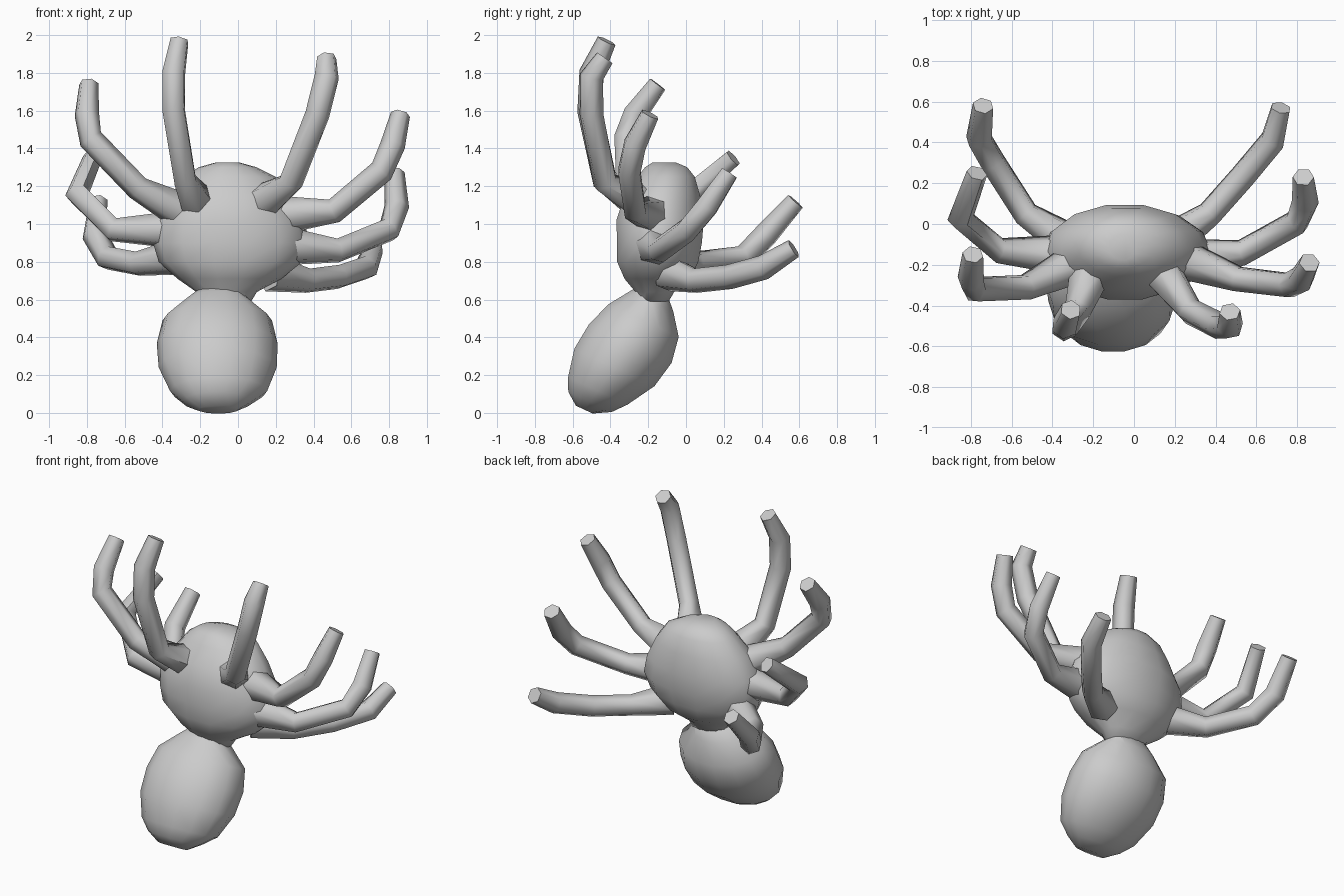
import bpy, bmesh, math
from mathutils import Vector


def skin(name, rings):
    """Bridge a list of equal-length point rings and cap both ends."""
    bm = bmesh.new()
    loops = [[bm.verts.new(p) for p in r] for r in rings]
    n = len(loops[0])
    for a, b in zip(loops, loops[1:]):
        for i in range(n):
            j = (i + 1) % n
            bm.faces.new((a[i], a[j], b[j], b[i]))
    bm.faces.new(loops[0][::-1])
    bm.faces.new(loops[-1])
    bmesh.ops.recalc_face_normals(bm, faces=bm.faces[:])
    mesh = bpy.data.meshes.new(name)
    bm.to_mesh(mesh)
    bm.free()
    ob = bpy.data.objects.new(name, mesh)
    bpy.context.collection.objects.link(ob)
    bpy.ops.object.select_all(action='DESELECT')
    ob.select_set(True)
    bpy.context.view_layer.objects.active = ob
    bpy.ops.object.shade_smooth_by_angle(angle=math.radians(62))
    return ob


def ring(c, u, v, n):
    return [c + u * math.cos(2 * math.pi * i / n) + v * math.sin(2 * math.pi * i / n)
            for i in range(n)]


def body(name, origin, axis, depth_axis, sections, n=14):
    """Sections: distance along axis, x min, x max, depth min, depth max."""
    rings = []
    for d, x0, x1, p0, p1 in sections:
        c = origin + axis * d + Vector(((x0 + x1) / 2, 0, 0)) + depth_axis * ((p0 + p1) / 2)
        rings.append(ring(c, Vector(((x1 - x0) / 2, 0, 0)), depth_axis * ((p1 - p0) / 2), n))
    return skin(name, rings)


def leg(name, pts, n=6):
    pts = [Vector(p) for p in pts]
    radii = [0.1] + [0.066] * (len(pts) - 2) + [0.052]
    u, rings = None, []
    for i, p in enumerate(pts):
        t = (pts[min(i + 1, len(pts) - 1)] - pts[max(i - 1, 0)]).normalized()
        u = t.orthogonal() if u is None else u - t * u.dot(t)
        u.normalize()
        rings.append(ring(p, u * radii[i], t.cross(u) * radii[i], n))
    return skin(name, rings)


# Head and chest shell, tapering to the waist
body("thorax", Vector((0, 0, 0)), Vector((0, 0, 1)), Vector((0, 1, 0)), [
    (0.59, -0.19, 0.07, -0.25, -0.09),
    (0.64, -0.22, 0.10, -0.27, -0.06),
    (0.71, -0.32, 0.23, -0.33, 0.03),
    (0.80, -0.42, 0.34, -0.37, 0.07),
    (0.90, -0.45, 0.38, -0.37, 0.09),
    (1.02, -0.44, 0.35, -0.375, 0.10),
    (1.15, -0.36, 0.28, -0.33, 0.08),
    (1.25, -0.28, 0.20, -0.26, 0.05),
    (1.30, -0.21, 0.10, -0.22, 0.01),
    (1.325, -0.12, 0.01, -0.18, -0.05)])

# Tilted egg-shaped abdomen
axis = Vector((0, -0.424, -0.906))
body("abdomen", Vector((0, -0.17, 0.64)), axis, Vector((0, 0.906, -0.424)), [
    (-0.02, -0.20, 0.06, -0.07, 0.07),
    (0.05, -0.28, 0.06, -0.12, 0.14),
    (0.16, -0.40, 0.18, -0.195, 0.225),
    (0.30, -0.43, 0.21, -0.245, 0.25),
    (0.45, -0.42, 0.205, -0.26, 0.22),
    (0.60, -0.36, 0.155, -0.225, 0.13),
    (0.67, -0.29, 0.07, -0.19, 0.07),
    (0.72, -0.21, 0.0, -0.12, -0.02)])

# Eight curled legs, front pair to back pair, each posed differently
paths = {
    "left_leg_1": [(-0.22, -0.25, 1.12), (-0.28, -0.43, 1.23), (-0.34, -0.51, 1.60),
                   (-0.34, -0.50, 1.80), (-0.31, -0.42, 1.97)],
    "left_leg_2": [(-0.30, -0.20, 1.07), (-0.53, -0.31, 1.19), (-0.78, -0.32, 1.45),
                   (-0.80, -0.27, 1.58), (-0.79, -0.15, 1.74)],
    "left_leg_3": [(-0.36, -0.15, 0.97), (-0.66, -0.13, 0.97), (-0.85, 0.03, 1.16),
                   (-0.77, 0.25, 1.35)],
    "left_leg_4": [(-0.30, -0.10, 0.83), (-0.53, 0.05, 0.79), (-0.69, 0.30, 0.82),
                   (-0.76, 0.42, 0.94), (-0.74, 0.58, 1.12)],
    "right_leg_1": [(0.14, -0.24, 1.12), (0.28, -0.43, 1.22), (0.42, -0.50, 1.58),
                    (0.47, -0.50, 1.78), (0.47, -0.43, 1.88)],
    "right_leg_2": [(0.26, -0.18, 1.05), (0.51, -0.27, 1.07), (0.76, -0.30, 1.28),
                    (0.82, -0.27, 1.42), (0.86, -0.19, 1.58)],
    "right_leg_3": [(0.29, -0.17, 0.88), (0.53, -0.14, 0.86), (0.80, 0.01, 0.97),
                    (0.84, 0.11, 1.09), (0.83, 0.23, 1.27)],
    "right_leg_4": [(0.17, -0.09, 0.74), (0.37, 0.05, 0.70), (0.53, 0.23, 0.72),
                    (0.68, 0.41, 0.77), (0.72, 0.57, 0.87)],
}
for name, pts in paths.items():
    leg(name, pts)
